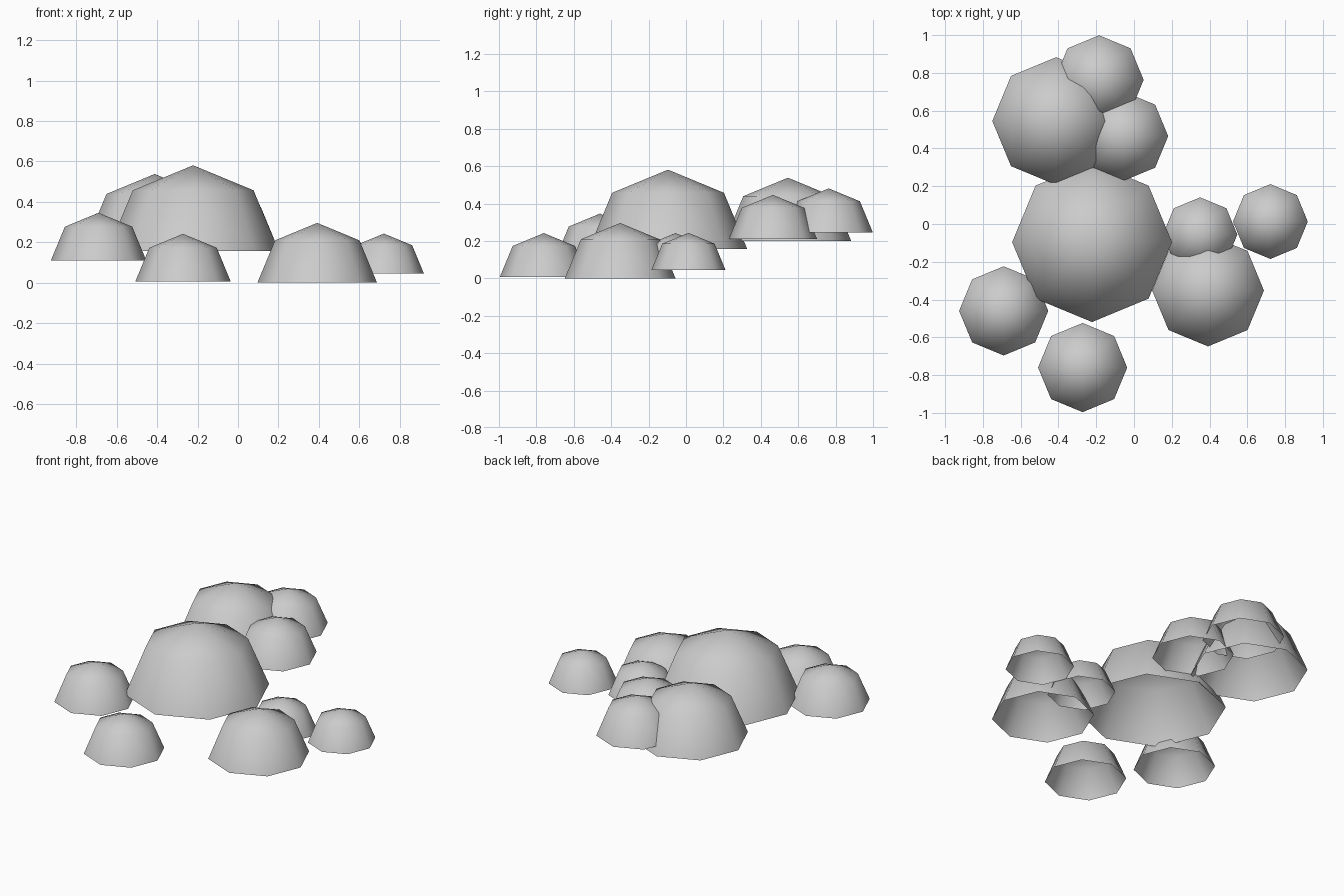
import bpy, bmesh
from mathutils import Matrix

if "Cube" in bpy.data.objects:
    bpy.data.objects.remove(bpy.data.objects["Cube"])


def dome(name, x, y, z, r):
    """Open-bottomed low-poly half sphere resting at height z."""
    bm = bmesh.new()
    bmesh.ops.create_uvsphere(bm, u_segments=8, v_segments=4, radius=r)
    lower = [v for v in bm.verts if v.co.z < -0.01 * r]
    bmesh.ops.delete(bm, geom=lower, context='VERTS')
    for f in bm.faces:
        f.smooth = True
    mesh = bpy.data.meshes.new(name)
    bm.to_mesh(mesh)
    bm.free()
    obj = bpy.data.objects.new(name, mesh)
    obj.location = (x, y, z)
    bpy.context.collection.objects.link(obj)


# name, centre x, centre y, base height, radius
DOMES = [
    ("main_dome", -0.222, -0.096, 0.158, 0.423),
    # back cluster
    ("back_large_dome", -0.412, 0.545, 0.20, 0.338),
    ("back_rear_dome", -0.185, 0.763, 0.245, 0.236),
    ("back_side_dome", -0.055, 0.465, 0.21, 0.236),
    # front left pair
    ("left_dome", -0.69, -0.46, 0.11, 0.236),
    ("front_dome", -0.272, -0.76, 0.006, 0.236),
    # right cluster
    ("right_large_dome", 0.392, -0.352, 0.0, 0.296),
    ("right_inner_dome", 0.35, -0.056, 0.045, 0.197),
    ("right_outer_dome", 0.722, 0.013, 0.045, 0.198),
]
for d in DOMES:
    dome(*d)
